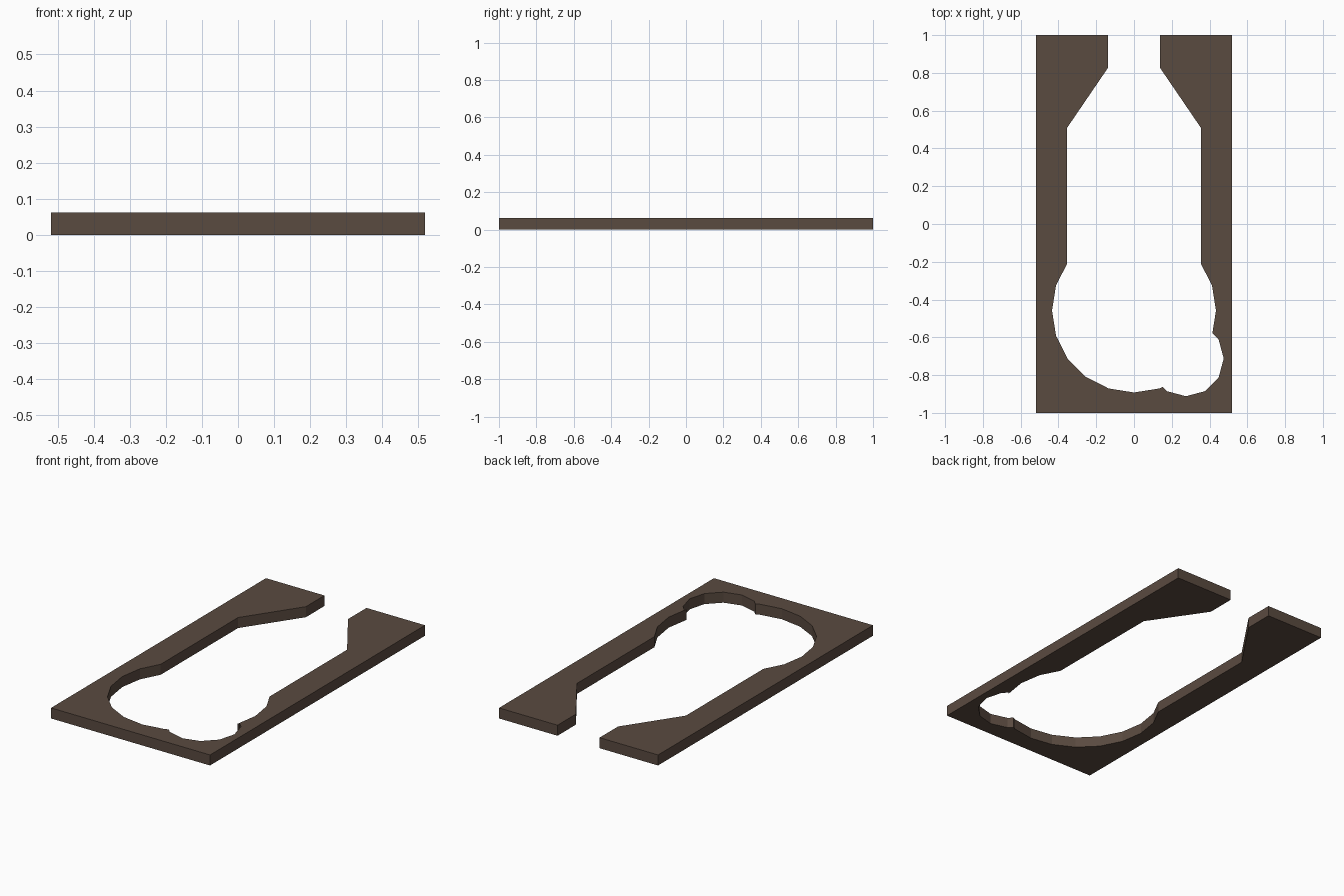
import bpy, bmesh, math

if "Cube" in bpy.data.objects:
    bpy.data.objects.remove(bpy.data.objects["Cube"])

HEIGHT = 0.062
HALF_X = 0.518


def ring(cx, cy, r, sides, first, last):
    """Points of a regular polygon, from step first down to step last (clockwise)."""
    return [(cx + r * math.cos(2 * math.pi * i / sides),
             cy + r * math.sin(2 * math.pi * i / sides))
            for i in range(first, last - 1, -1)]


# Outer rectangle, ending at the open neck
outline = [(-0.137, 1.0), (-HALF_X, 1.0), (-HALF_X, -1.0),
           (HALF_X, -1.0), (HALF_X, 1.0), (0.137, 1.0)]
# Right side of the neck and straight wall
outline += [(0.137, 0.828), (0.355, 0.508), (0.355, -0.213)]
# Large round opening (20 sides) with a smaller 12-sided lobe
outline += ring(0, -0.458, 0.434, 20, 1, -1)
outline += [(0.415, -0.579)]
outline += ring(0.275, -0.712, 0.2, 12, 1, -4)
outline += [(0.152, -0.862)]
outline += ring(0, -0.458, 0.434, 20, -4, -11)
# Left side of the straight wall and neck
outline += [(-0.355, -0.213), (-0.355, 0.508), (-0.137, 0.828)]

# Extrude the outline into a flat slab
bm = bmesh.new()
face = bm.faces.new([bm.verts.new((x, y, 0)) for x, y in outline])
up = bmesh.ops.extrude_face_region(bm, geom=[face], use_keep_orig=True)["geom"]
bmesh.ops.translate(bm, vec=(0, 0, HEIGHT),
                    verts=[g for g in up if isinstance(g, bmesh.types.BMVert)])
bmesh.ops.recalc_face_normals(bm, faces=bm.faces)
bmesh.ops.triangulate(bm, faces=[f for f in bm.faces if len(f.verts) > 4])

mesh = bpy.data.meshes.new("floor_frame")
bm.to_mesh(mesh)
bm.free()

brown = bpy.data.materials.new("dark brown")
brown.diffuse_color = (0.102, 0.069, 0.051, 1)
brown.use_nodes = True
brown.node_tree.nodes["Principled BSDF"].inputs["Base Color"].default_value = brown.diffuse_color
mesh.materials.append(brown)
bpy.context.collection.objects.link(bpy.data.objects.new("floor_frame", mesh))
